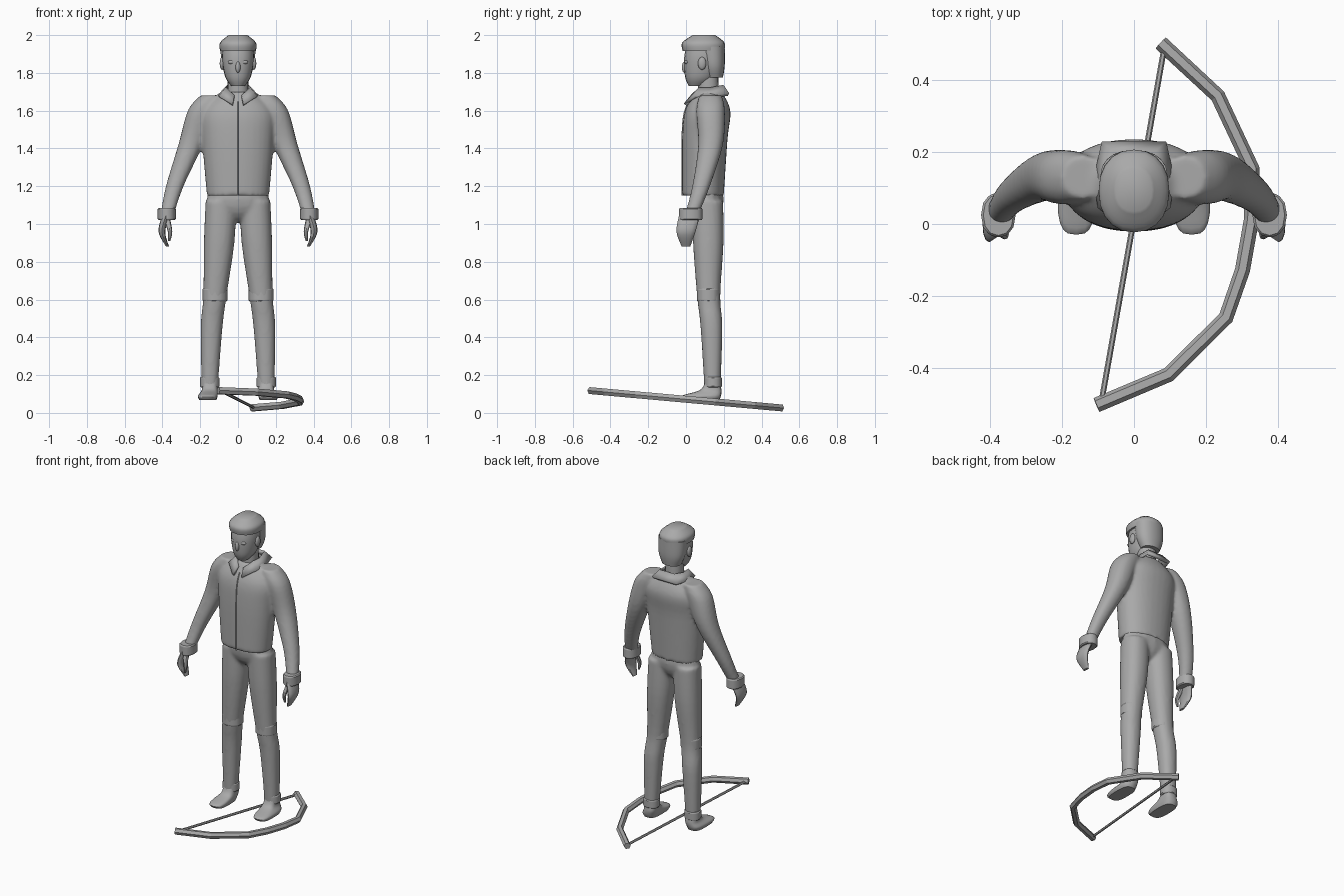
import bpy, bmesh, math
from mathutils import Matrix, Vector

if "Cube" in bpy.data.objects:
    bpy.data.objects.remove(bpy.data.objects["Cube"])

grey = bpy.data.materials.new("plain grey")
grey.use_nodes = True
grey.diffuse_color = (.4, .4, .4, 1)
grey.node_tree.nodes["Principled BSDF"].inputs["Base Color"].default_value = grey.diffuse_color


def smooth_sections(sections, steps=5):
    """Flowing curve through sections of (x, y, z, half width, half depth)."""
    knots = [Vector(section) for section in sections]
    last = len(knots) - 1
    slopes = [(knots[min(i + 1, last)] - knots[max(i - 1, 0)]) / 2 for i in range(last + 1)]
    result = []
    for i in range(last):
        for step in range(steps):
            t = step / steps
            ease = t * t * (3 - 2 * t)
            bend = slopes[i] * t * (1 - t) ** 2 - slopes[i + 1] * t * t * (1 - t)
            result.append(knots[i].lerp(knots[i + 1], ease) + bend)
    return result + [knots[last]]


def round_sections(*sections, depth=1):
    """Sections given by one radius, with the depth in proportion to it."""
    return [(x, y, z, radius, radius * depth) for x, y, z, radius in sections]


def loft(bm, sections, paired=False, sides=20, power=2.2):
    """Closed skin through level superellipse rings, repeated on the other side if paired."""
    for mirror in (1, -1) if paired else (1,):
        loops = []
        for x, y, z, width, depth in smooth_sections(sections):
            loop = []
            for i in range(sides):
                angle = math.tau * i / sides
                across, along = math.cos(angle), math.sin(angle)
                u = math.copysign(abs(across) ** (2 / power), across) * width
                v = math.copysign(abs(along) ** (2 / power), along) * depth
                loop.append(bm.verts.new((mirror * (x + u), y + v, z)))
            loops.append(loop)
        for lower, upper in zip(loops, loops[1:]):
            for i in range(sides):
                bm.faces.new((lower[i - 1], lower[i], upper[i], upper[i - 1]))
        bm.faces.new(loops[0])
        bm.faces.new(loops[-1])


def ball(bm, centre, size, paired=False):
    for mirror in (1, -1) if paired else (1,):
        place = Matrix.Translation((mirror * centre[0], centre[1], centre[2]))
        bmesh.ops.create_uvsphere(bm, u_segments=16, v_segments=10, radius=1,
                                  matrix=place @ Matrix.Diagonal((*size, 1)))


def finish(name, bm, sharp=40):
    bmesh.ops.recalc_face_normals(bm, faces=bm.faces)
    mesh = bpy.data.meshes.new(name)
    bm.to_mesh(mesh)
    bm.free()
    mesh.materials.append(grey)
    part = bpy.data.objects.new(name, mesh)
    bpy.context.collection.objects.link(part)
    bpy.ops.object.select_all(action="DESELECT")
    part.select_set(True)
    bpy.context.view_layer.objects.active = part
    bpy.ops.object.shade_smooth_by_angle(angle=math.radians(sharp))
    return part


def fuse(part):
    """Melt the overlapping shells of a garment into one soft skin."""
    remesh = part.modifiers.new("fuse", "REMESH")
    remesh.mode = "VOXEL"
    remesh.voxel_size = .01
    remesh.use_smooth_shade = True
    soften = part.modifiers.new("soften", "SMOOTH")
    soften.iterations = 6


def lofted_part(name, sections, **options):
    bm = bmesh.new()
    loft(bm, sections, **options)
    return finish(name, bm)


def ball_part(name, centre, size, paired=False):
    bm = bmesh.new()
    ball(bm, centre, size, paired)
    finish(name, bm)


def band_part(name, centre, radius, depth, height):
    """Pair of bevelled bands around the limbs."""
    x, y, z = centre
    ends = [(x, y, z + offset, radius, depth) for offset in (-height / 2, height / 2)]
    band = lofted_part(name, ends, paired=True, sides=12)
    bevel = band.modifiers.new("soft rim", "BEVEL")
    bevel.width = .006


# Jacket: body and sleeves
torso = [(0, .09, 1.15, .165, .11), (0, .1, 1.45, .19, .12),
         (0, .115, 1.6, .19, .12), (0, .12, 1.7, .09, .07)]
sleeve = round_sections((.14, .13, 1.68, .06), (.19, .13, 1.6, .076), (.25, .13, 1.42, .066),
                        (.335, .08, 1.2, .047), (.375, .03, 1.05, .036))
bm = bmesh.new()
loft(bm, torso, sides=32)
loft(bm, sleeve, paired=True)
fuse(finish("jacket", bm))

# Zip strip follows the front of the body
lofted_part("front_zip", [(0, y - depth + .004, z, .005, .008)
                          for x, y, z, width, depth in smooth_sections(torso)[:-3]], sides=4)

# Trousers: hips and legs
leg = round_sections((.09, .115, 1.12, .082), (.1, .118, .9, .081), (.122, .12, .62, .062),
                     (.14, .135, .45, .058), (.15, .14, .13, .043))
bm = bmesh.new()
ball(bm, (0, .11, 1.13), (.167, .09, .12))
loft(bm, leg, paired=True)
fuse(finish("trousers", bm))

# Bands and cuffs
band_part("knee_bands", (.122, .119, .625), .066, .062, .07)
band_part("ankle_cuffs", (.15, .143, .163), .052, .047, .055)
band_part("wrist_cuffs", (.377, .025, 1.053), .048, .063, .066)

# Shoes: flat sole rising to the ankle
lofted_part("shoes", [(.16, .08, .067, .045, .095), (.16, .08, .09, .052, .105),
                      (.15, .13, .12, .042, .058), (.15, .14, .16, .04, .04)],
            paired=True, power=3)

# Hands: curled fingers and thumb
bm = bmesh.new()
loft(bm, round_sections((.38, .02, 1.05, .02), (.403, 0, .96, .018), (.373, 0, .88, .008), depth=2.8),
     paired=True, sides=12)
loft(bm, round_sections((.38, 0, 1.04, .018), (.36, -.03, .96, .012), (.364, -.03, .91, .006)),
     paired=True, sides=8)
finish("hands", bm)

# Collar: the upper edge is the lower one drawn in towards the neck
bm = bmesh.new()
half = [Vector((.03, -.005, 1.632)), Vector((.097, .05, 1.672)),
        Vector((.105, .13, 1.672)), Vector((.085, .225, 1.685))]
edge = half + [Vector((-p.x, p.y, p.z)) for p in reversed(half)]
low = [bm.verts.new(p) for p in edge]
top = [bm.verts.new((p.x * .6, p.y + (.12 - p.y) * .3, p.z + .045)) for p in edge]
for i in range(len(edge) - 1):
    bm.faces.new((low[i], low[i + 1], top[i + 1], top[i]))
thick = finish("collar", bm, sharp=20).modifiers.new("thickness", "SOLIDIFY")
thick.thickness = .018
thick.offset = 0

# Neck and head, tapering to the chin
lofted_part("neck", round_sections((0, .12, 1.64, .056), (0, .115, 1.82, .054)))
lofted_part("head", [(0, .055, 1.73, .035, .04), (0, .075, 1.78, .068, .08),
                     (0, .09, 1.88, .085, .1), (0, .09, 1.97, .075, .08)])

# Hair: a cap overhanging the forehead and a fuller back
lofted_part("hair_cap", [(0, .092, 1.915, .095, .11), (0, .092, 1.96, .095, .112),
                         (0, .095, 2, .05, .06)])
lofted_part("hair_back", [(0, .15, 1.775, .06, .045), (0, .145, 1.84, .086, .06),
                          (0, .135, 1.94, .093, .07)])

# Face details
ball_part("nose", (0, -.008, 1.83), (.013, .014, .03))
ball_part("eyes", (.033, .004, 1.857), (.021, .012, .011), paired=True)
ball_part("ears", (.084, .085, 1.85), (.013, .022, .034), paired=True)


def rod(name, points, thickness):
    """Six-sided rod lying on the tilted plane of the bow."""
    curve = bpy.data.curves.new(name, "CURVE")
    curve.dimensions = "3D"
    curve.bevel_depth = thickness
    curve.bevel_resolution = 1
    curve.use_fill_caps = True
    spline = curve.splines.new("POLY")
    spline.use_smooth = False
    spline.points.add(len(points) - 1)
    for point, (x, y) in zip(spline.points, points):
        point.co = (x, y, 0, 1)
    curve.materials.append(grey)
    part = bpy.data.objects.new(name, curve)
    bpy.context.collection.objects.link(part)
    part.location = (-.015, 0, .072)
    part.rotation_mode = "ZYX"
    part.rotation_euler = (-.09, 0, -.175)


# Bow: limb bulging by a cubic rule, and its string
reach, bulge = .513, .335
stations = (-1, -.77, -.41, -.14, .14, .41, .77, 1)
rod("bow_limb", [(bulge * (1 - abs(s) ** 3), reach * s) for s in stations], .021)
rod("bow_string", [(.012, -reach), (.012, reach)], .008)
